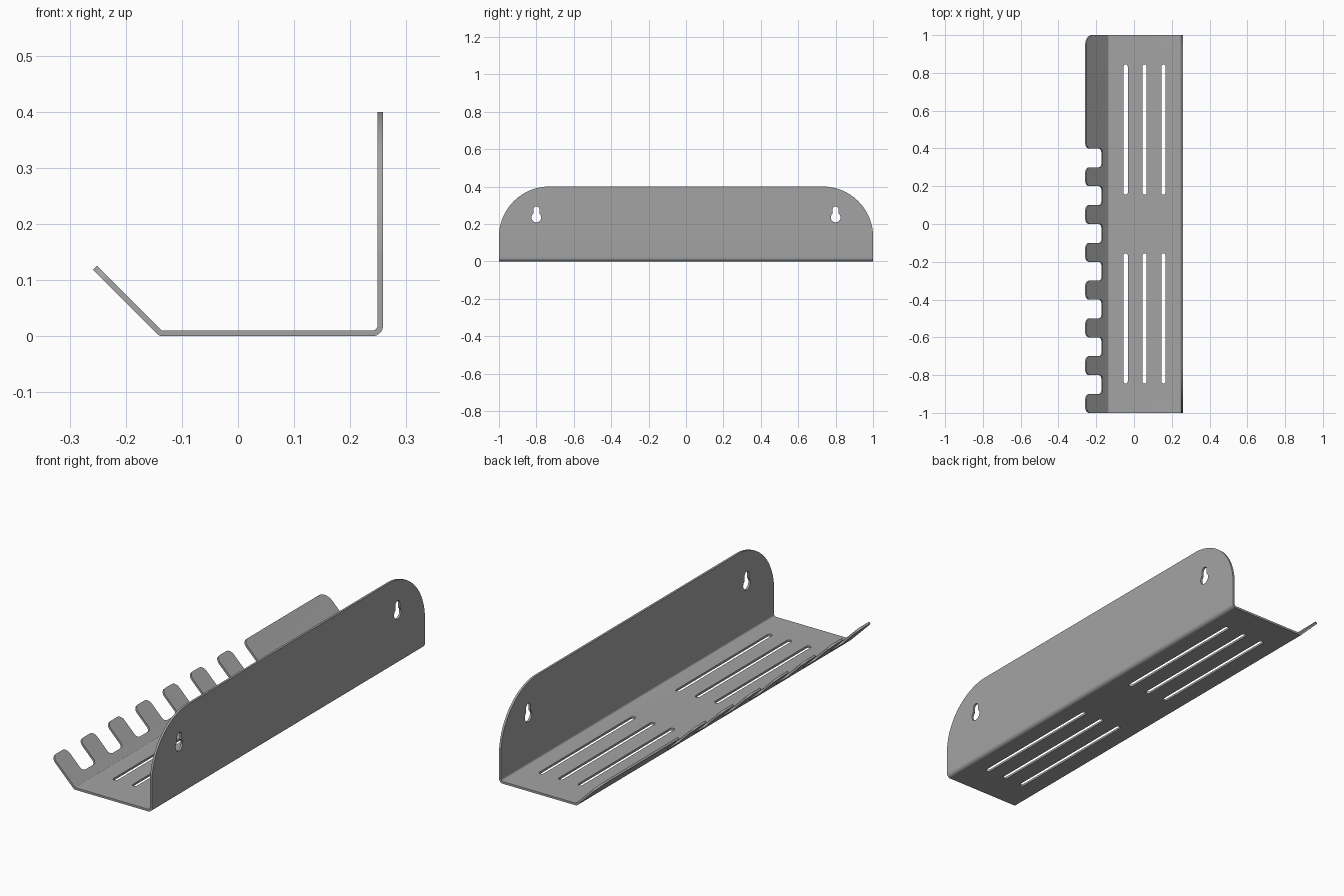
import bpy, bmesh, math
from mathutils import Vector

if "Cube" in bpy.data.objects:
    bpy.data.objects.remove(bpy.data.objects["Cube"])

T = 0.01                      # sheet thickness
X_BACK = 0.2585               # outer face of the back plate
X_BEND = -0.14                # where the lip starts
LIP = 0.1675                  # lip length along its slope
S = math.sqrt(0.5)


def fillet(points, steps=8):
    """Round each (a, b, radius) corner of a closed outline."""
    out = []
    n = len(points)
    for i, (a, b, r) in enumerate(points):
        p = Vector((a, b))
        if r == 0:
            out.append(p)
            continue
        d0 = (Vector(points[i - 1][:2]) - p).normalized()
        d1 = (Vector(points[(i + 1) % n][:2]) - p).normalized()
        half = d0.angle(d1) / 2
        c = p + (d0 + d1).normalized() * (r / math.sin(half))
        v0 = p + d0 * (r / math.tan(half)) - c
        v1 = p + d1 * (r / math.tan(half)) - c
        sweep = math.atan2(v0.x * v1.y - v0.y * v1.x, v0.dot(v1))
        for k in range(steps + 1):
            t = sweep * k / steps
            out.append(c + Vector((v0.x * math.cos(t) - v0.y * math.sin(t),
                                   v0.x * math.sin(t) + v0.y * math.cos(t))))
    # drop points where a fillet meets a plain corner
    return [p for i, p in enumerate(out) if (p - out[i - 1]).length > 1e-5]


def arc(cx, cy, r, a0, a1, n):
    return [(cx + r * math.cos(a0 + (a1 - a0) * k / n),
             cy + r * math.sin(a0 + (a1 - a0) * k / n)) for k in range(n + 1)]


def prism(bm, outline, place, w0, w1):
    """Extrude a 2D outline between two depths, mapped by place(u, v, w)."""
    lo = [bm.verts.new(place(u, v, w0)) for u, v in outline]
    hi = [bm.verts.new(place(u, v, w1)) for u, v in outline]
    bm.faces.new(lo)
    bm.faces.new(hi)
    n = len(lo)
    for i in range(n):
        j = (i + 1) % n
        bm.faces.new((lo[i], lo[j], hi[j], hi[i]))


def to_object(bm, name):
    bmesh.ops.recalc_face_normals(bm, faces=bm.faces)
    mesh = bpy.data.meshes.new(name)
    bm.to_mesh(mesh)
    bm.free()
    ob = bpy.data.objects.new(name, mesh)
    bpy.context.collection.objects.link(ob)
    return ob


# frames of the panels
def along(u, v, w): return (u, w, v)                  # profile in x,z
def back(u, v, w): return (w, u, v)                   # outline in y,z
def base(u, v, w): return (u, v, w)                   # outline in x,y
def lip(u, v, w): return (X_BEND - v * S + w * S, u, v * S + w * S)


# bent sheet: lip, base and back plate in one profile
end_o = lip(0, LIP + 0.02, 0)
end_i = lip(0, LIP + 0.02, T)
profile = fillet([
    (X_BACK, 0.4, 0), (X_BACK - T, 0.4, 0),
    (X_BACK - T, T, 0.009),
    (X_BEND + T * math.tan(math.pi / 8), T, 0.003),
    (end_i[0], end_i[2], 0), (end_o[0], end_o[2], 0),
    (X_BEND, 0, 0.013),
    (X_BACK, 0, 0.019)])
bm = bmesh.new()
prism(bm, profile, along, -1, 1)
shelf = to_object(bm, "bent_sheet_shelf")

# dark grey paint
paint = bpy.data.materials.new("dark_grey")
paint.diffuse_color = (0.37, 0.37, 0.37, 1)
paint.use_nodes = True
paint.node_tree.nodes["Principled BSDF"].inputs["Base Color"].default_value = paint.diffuse_color
shelf.data.materials.append(paint)

cut = bmesh.new()
E = 1.0005                    # slight overshoot for clean cuts

# comb cut: rounded teeth along the lip
comb = [(-E, LIP, 0.03)]
for k in range(7):
    y0, y1 = -0.9 + 0.2 * k, -0.8 + 0.2 * k
    comb += [(y0, LIP, 0.028), (y0, 0.047, 0.02),
             (y1, 0.047, 0.02), (y1, LIP, 0.028)]
comb += [(E, LIP, 0.05), (E, LIP - 0.05, 0), (1.1, LIP - 0.05, 0),
         (1.1, 0.3, 0), (-1.1, 0.3, 0),
         (-1.1, LIP - 0.03, 0), (-E, LIP - 0.03, 0)]
prism(cut, fillet(comb), lip, -0.02, 0.03)

# large round corners and keyholes of the back plate
R = 0.27
gap = math.asin(0.016 / 0.026)
for s in (-1, 1):
    corner = arc(E - R, 0.4005 - R, R, 0, math.pi / 2, 24)
    corner += [(E - R, 0.5), (1.1, 0.5), (1.1, 0.4005 - R)]
    prism(cut, [(s * u, v) for u, v in corner], back, 0.2, 0.3)
    key = arc(0.8 * s, 0.235, 0.026, math.pi / 2 + gap, 2.5 * math.pi - gap, 24)
    key += arc(0.8 * s, 0.278, 0.016, 0, math.pi, 12)
    prism(cut, key, back, 0.2, 0.3)

# drain slots in the base
for s in (-1, 1):
    for x in (-0.044, 0.056, 0.156):
        slot = arc(x, 0.5 * s + 0.334, 0.011, 0, math.pi, 12)
        slot += arc(x, 0.5 * s - 0.334, 0.011, math.pi, 2 * math.pi, 12)
        prism(cut, slot, base, -0.02, 0.03)

cutter = to_object(cut, "sheet_cutter")
cutter.data.materials.append(paint)
cutter.hide_render = True

# apply the cuts and shade
mod = shelf.modifiers.new("cuts", 'BOOLEAN')
mod.operation = 'DIFFERENCE'
mod.solver = 'EXACT'
mod.object = cutter
bpy.context.view_layer.objects.active = shelf
cutter.select_set(False)
shelf.select_set(True)
bpy.ops.object.modifier_apply(modifier="cuts")
bpy.data.objects.remove(cutter, do_unlink=True)
bpy.ops.object.shade_smooth_by_angle(angle=math.radians(30))
